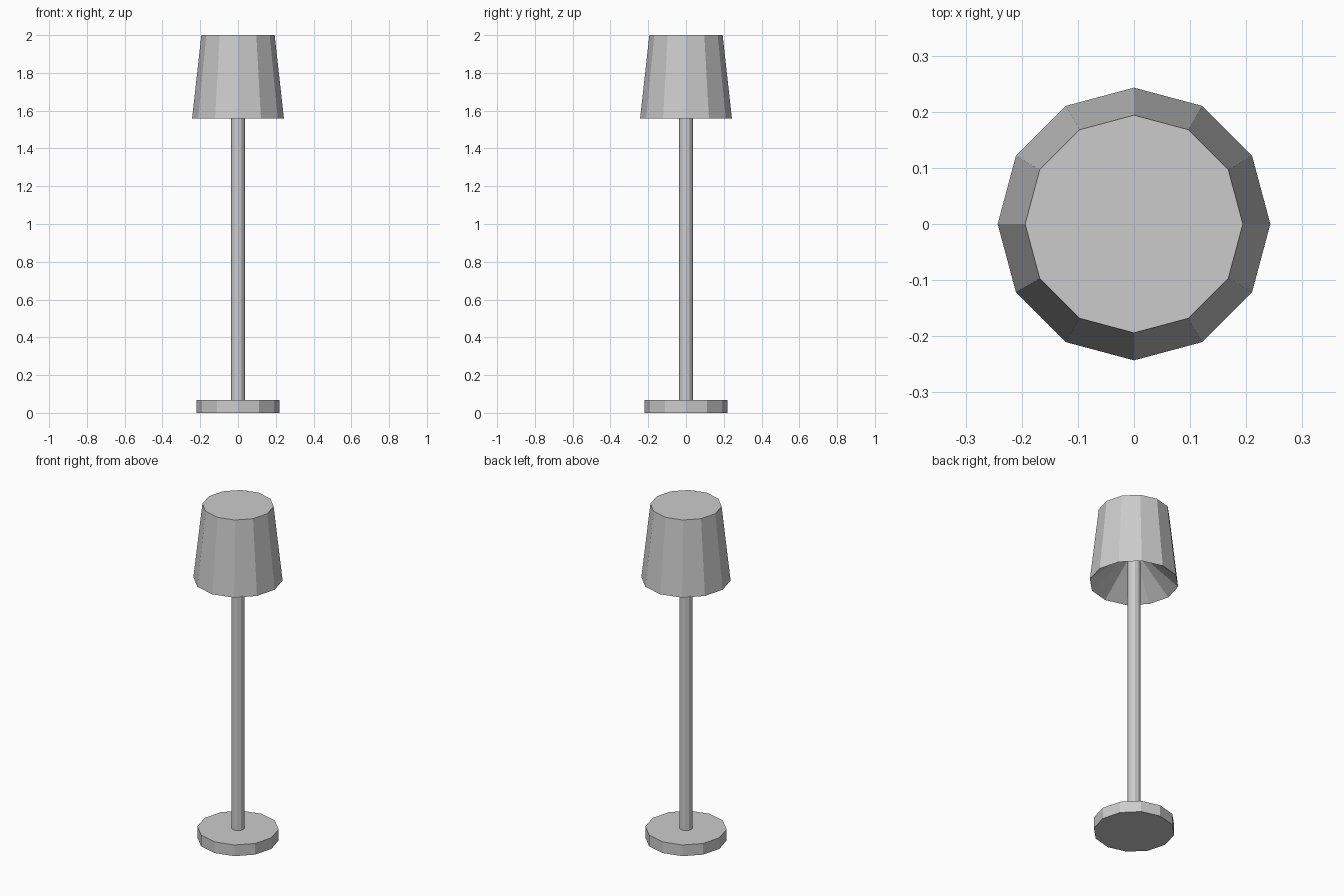
import bpy, bmesh
from math import cos, sin, tau

if "Cube" in bpy.data.objects:
    bpy.data.objects.remove(bpy.data.objects["Cube"])

SIDES = 12


def lathe(name, profile, cap_start=True, cap_end=True):
    """Turn a (radius, z) profile into a faceted round part."""
    bm = bmesh.new()
    rings = [[bm.verts.new((r * cos(tau * i / SIDES), r * sin(tau * i / SIDES), z))
              for i in range(SIDES)] for r, z in profile]
    for a, b in zip(rings, rings[1:]):
        for i in range(SIDES):
            j = (i + 1) % SIDES
            bm.faces.new((a[i], a[j], b[j], b[i]))
    if cap_start:
        bm.faces.new(rings[0][::-1])
    if cap_end:
        bm.faces.new(rings[-1])
    bmesh.ops.recalc_face_normals(bm, faces=bm.faces)
    mesh = bpy.data.meshes.new(name)
    bm.to_mesh(mesh)
    bm.free()
    obj = bpy.data.objects.new(name, mesh)
    bpy.context.collection.objects.link(obj)
    return obj


# Round foot
lathe("base", [(0.221, 0), (0.221, 0.067)])

# Stem, ending inside the shade
lathe("pole", [(0.036, 0.067), (0.036, 1.745)], cap_start=False)

# Tapered shade with a conical hollow that narrows to the pole
lathe("shade", [(0.036, 1.74), (0.243, 1.558), (0.194, 2.0)])
